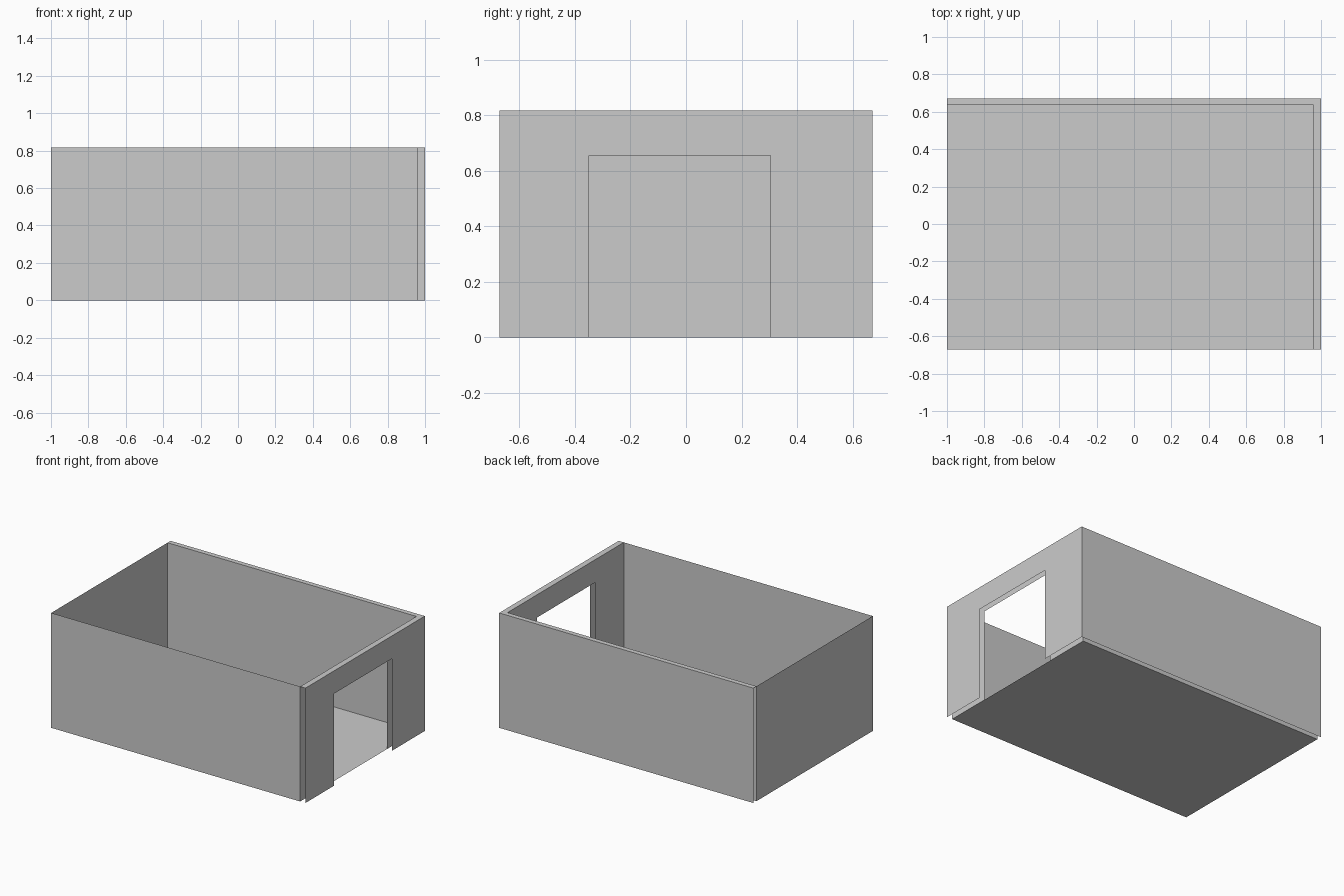
import bpy

if "Cube" in bpy.data.objects:
    bpy.data.objects.remove(bpy.data.objects["Cube"])

# Room extents: inner shell faces (XI, YI) and outer shell faces (XO, YO)
XL, XI, XO = -1.0, 0.959, 1.0
YF, YI, YO = -0.671, 0.636, 0.671
H = 0.817
# Doorway in the right wall
D0, D1, DH = -0.349, 0.305, 0.655


def sheet(name, outline):
    """One flat open panel from its outline."""
    mesh = bpy.data.meshes.new(name)
    mesh.from_pydata(outline, [], [range(len(outline))])
    obj = bpy.data.objects.new(name, mesh)
    bpy.context.collection.objects.link(obj)
    return obj


def wall(name, a, b):
    """Full-height panel standing between two floor points."""
    return sheet(name, [(*a, 0), (*b, 0), (*b, H), (*a, H)])


def door_wall(name, x, y_end):
    """Right-hand panel with the doorway cut up from the floor."""
    profile = [(YF, 0), (D0, 0), (D0, DH), (D1, DH), (D1, 0),
               (y_end, 0), (y_end, H), (YF, H)]
    return sheet(name, [(x, y, z) for y, z in profile])


# Floor
sheet("floor", [(XL, YF, 0), (XI, YF, 0), (XI, YI, 0), (XL, YI, 0)])

# Thin front and left walls
wall("front_wall", (XL, YF), (XI, YF))
wall("left_wall", (XL, YI), (XL, YF))

# Double-skinned back wall
wall("back_wall_inner", (XL, YI), (XI, YI))
wall("back_wall_outer", (XO, YO), (XL, YO))

# Double-skinned right wall with doorway
door_wall("right_wall_inner", XI, YI)
door_wall("right_wall_outer", XO, YO)

# L-shaped rim closing the top of the double walls
sheet("wall_rim", [(x, y, H) for x, y in
      [(XI, YF), (XO, YF), (XO, YO), (XL, YO), (XL, YI), (XI, YI)]])
